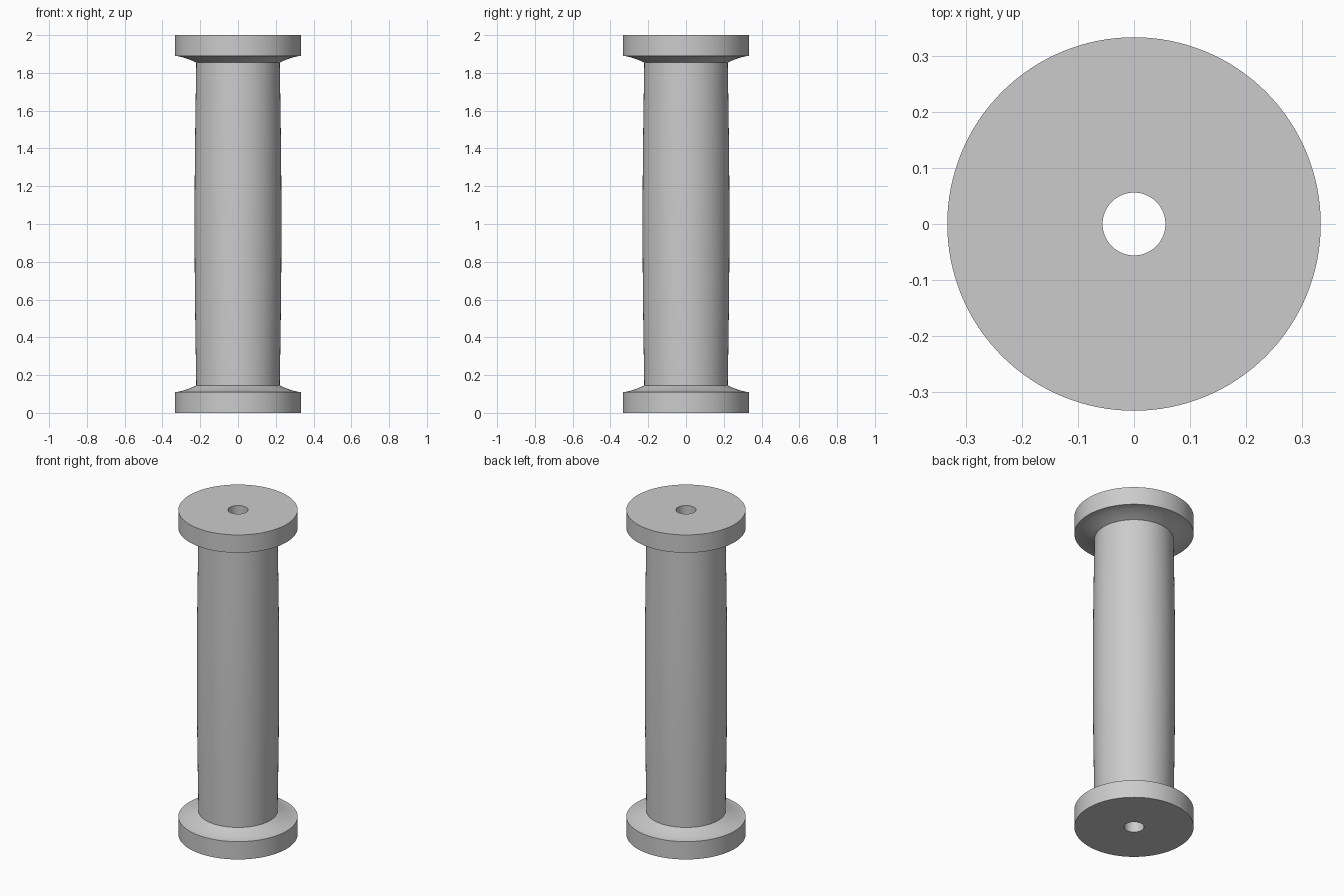
import bpy
import bmesh
import math

cube = bpy.data.objects.get("Cube")
if cube:
    bpy.data.objects.remove(cube, do_unlink=True)

HEIGHT, SEGMENTS = 2.0, 128
BORE, RIM, WAIST, BULGE = 0.056, 0.333, 0.221, 0.009
RIM_TOP, NECK = 0.11, 0.145

grey = bpy.data.materials.new("plain grey")
grey.use_nodes = True
colour = (0.6, 0.6, 0.6, 1)
grey.diffuse_color = colour
grey.node_tree.nodes["Principled BSDF"].inputs["Base Color"].default_value = colour


def lathe(name, profile):
    """Turn a closed (radius, height) outline around the z axis."""
    bm = bmesh.new()
    rings = []
    for i in range(SEGMENTS):
        a = math.tau * i / SEGMENTS
        rings.append([bm.verts.new((r * math.cos(a), r * math.sin(a), z))
                      for r, z in profile])
    for i, ring in enumerate(rings):
        following = rings[(i + 1) % SEGMENTS]
        for j in range(len(profile)):
            k = (j + 1) % len(profile)
            bm.faces.new((ring[j], following[j], following[k], ring[k]))
    bmesh.ops.recalc_face_normals(bm, faces=bm.faces)
    mesh = bpy.data.meshes.new(name)
    bm.to_mesh(mesh)
    bm.free()
    mesh.materials.append(grey)
    obj = bpy.data.objects.new(name, mesh)
    bpy.context.collection.objects.link(obj)
    bpy.ops.object.select_all(action="DESELECT")
    obj.select_set(True)
    bpy.context.view_layer.objects.active = obj
    bpy.ops.object.shade_smooth_by_angle(angle=math.radians(22))
    return obj


# Bottom flange with its concave flare up to the barrel
steps = 8
flare = []
for i in range(steps + 1):
    t = i / steps
    flare.append((RIM + (WAIST - RIM) * t,
                  RIM_TOP + (NECK - RIM_TOP) * t ** 1.5))
lower = [(BORE, 0), (RIM, 0)] + flare

# Slightly swollen barrel between the flanges
barrel = []
for i in range(1, 16):
    t = i / 16
    barrel.append((WAIST + BULGE * math.sin(math.pi * t),
                   NECK + (HEIGHT - 2 * NECK) * t))

# The top flange mirrors the bottom one
upper = [(r, HEIGHT - z) for r, z in reversed(lower)]
lathe("spool", lower + barrel + upper)
